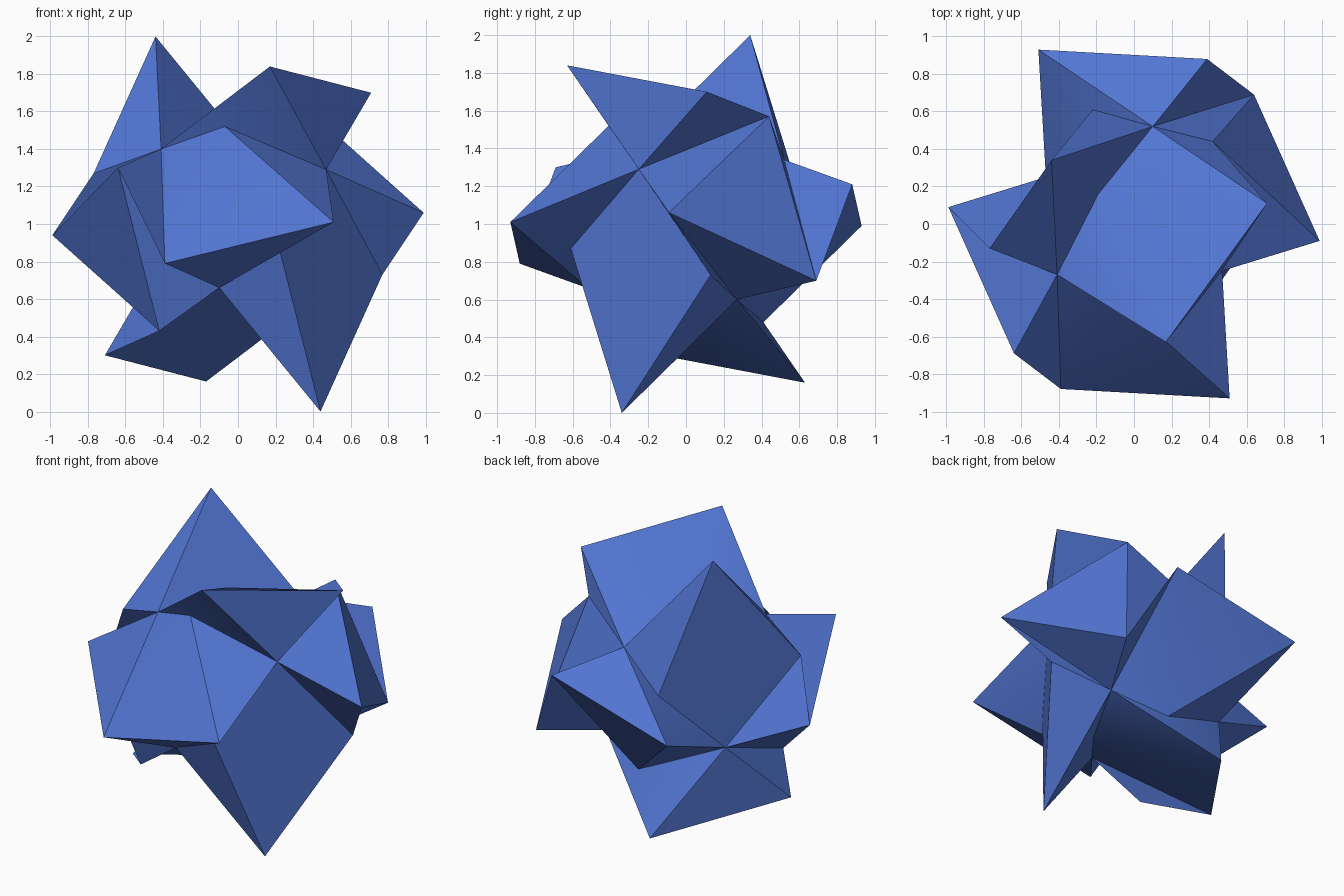
import bpy, bmesh, math
from mathutils import Vector

if "Cube" in bpy.data.objects:
    bpy.data.objects.remove(bpy.data.objects["Cube"])

# Half of the star's corners; the other half is the point reflection (lower case)
HALF = {
    # inner valley points
    "I": (-0.41, -0.27, 0.40), "J": (0.47, -0.25, 0.29), "K": (-0.10, -0.52, -0.34),
    # single peaks
    "A": (-0.44, 0.34, 1.00), "B": (0.17, -0.63, 0.84), "E": (0.51, -0.93, 0.01),
    # paired peaks
    "C": (0.71, 0.11, 0.70), "L": (0.42, 0.44, 0.57),
    "D": (0.99, -0.09, 0.06), "H": (-0.77, -0.13, 0.27),
    "F": (-0.39, -0.88, -0.21), "G": (-0.64, -0.69, 0.30),
    # fold points at the foot of the single peaks
    "M": (-0.07, -0.41, 0.52), "N": (0.22, -0.61, -0.13), "P": (-0.19, 0.16, 0.46),
}

# Half of the faces, upper case = corner, lower case = its reflection
FACES = (
    "Gdl GdI dlj lGK "          # triangular cap and its flanks
    "GFI GFK dHI dHj lcj lcK "  # ridges between paired peaks
    "JBC IBM BJM BIP PBC PCk "  # first wedge
    "KEF JEN EKN EJM MEF MFI "  # second wedge
    "iah Kap aip aKN Nah NhJ"   # third wedge
).split()

bm = bmesh.new()
corner = {}
for name, co in HALF.items():
    v = Vector(co)
    corner[name] = bm.verts.new(v + Vector((0, 0, 1)))
    corner[name.lower()] = bm.verts.new(Vector((0, 0, 1)) - v)
for f in FACES:
    bm.faces.new([corner[c] for c in f])
    bm.faces.new([corner[c.swapcase()] for c in f])
bmesh.ops.recalc_face_normals(bm, faces=bm.faces)
if bm.calc_volume(signed=True) < 0:
    bmesh.ops.reverse_faces(bm, faces=bm.faces)

mesh = bpy.data.meshes.new("faceted_star")
bm.to_mesh(mesh)
bm.free()
star = bpy.data.objects.new("faceted_star", mesh)
bpy.context.collection.objects.link(star)

# Single blue colour
blue = bpy.data.materials.new("blue")
blue.diffuse_color = (0.085, 0.18, 0.65, 1)
blue.use_nodes = True
blue.node_tree.nodes["Principled BSDF"].inputs["Base Color"].default_value = blue.diffuse_color
mesh.materials.append(blue)

# Smooth the gentle folds, keep the ridges sharp
bpy.context.view_layer.objects.active = star
star.select_set(True)
bpy.ops.object.shade_smooth_by_angle(angle=math.radians(30))
